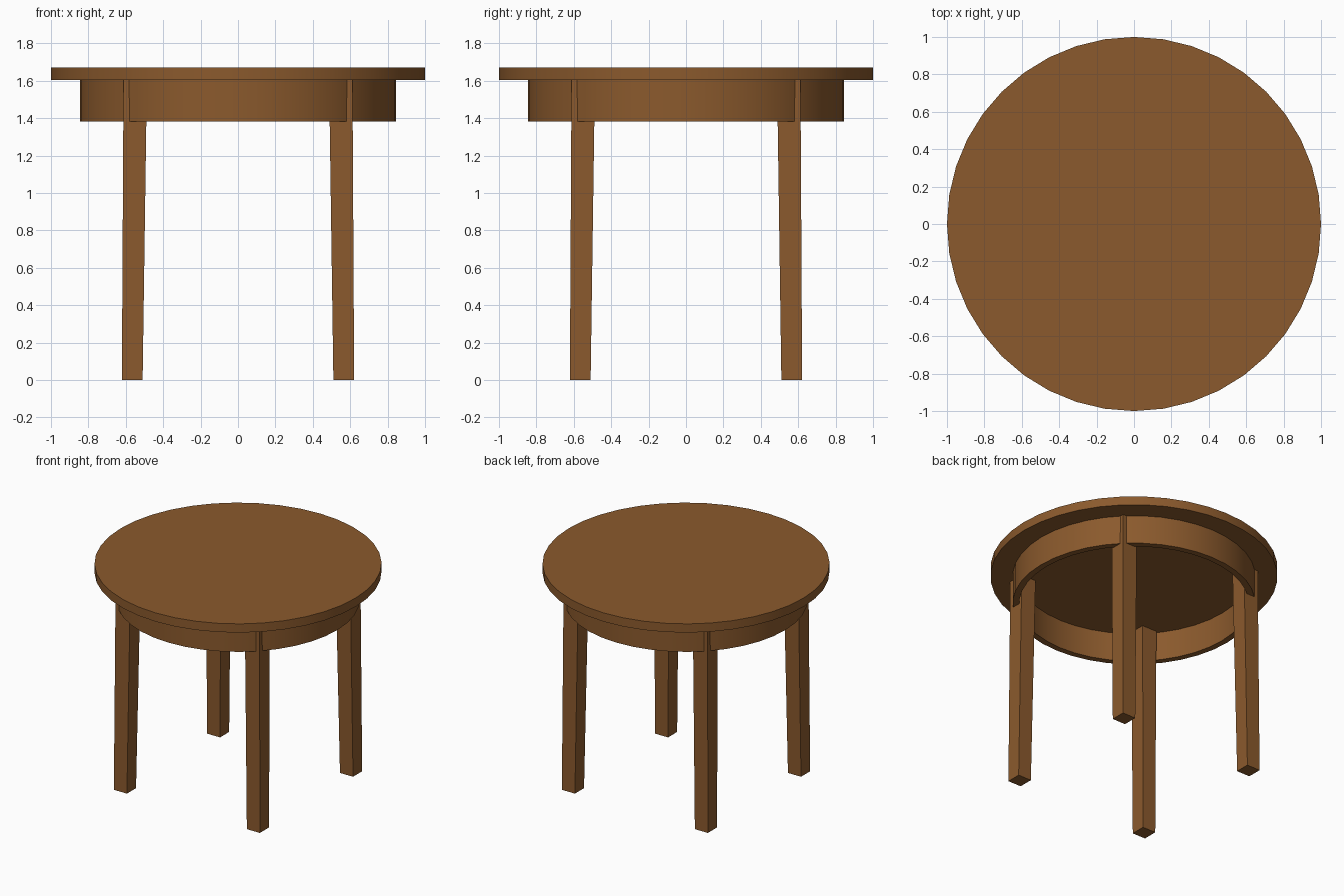
import bpy, bmesh, math

if "Cube" in bpy.data.objects:
    bpy.data.objects.remove(bpy.data.objects["Cube"])

SIDES = 40
wood = bpy.data.materials.new("warm brown wood")
wood.diffuse_color = (0.258, 0.102, 0.026, 1)
wood.use_nodes = True
wood.node_tree.nodes["Principled BSDF"].inputs["Base Color"].default_value = wood.diffuse_color


def make_object(name, bm, smooth=False):
    bmesh.ops.recalc_face_normals(bm, faces=bm.faces)
    mesh = bpy.data.meshes.new(name)
    bm.to_mesh(mesh)
    bm.free()
    obj = bpy.data.objects.new(name, mesh)
    bpy.context.collection.objects.link(obj)
    mesh.materials.append(wood)
    if smooth:
        bpy.ops.object.select_all(action='DESELECT')
        obj.select_set(True)
        bpy.context.view_layer.objects.active = obj
        bpy.ops.object.shade_smooth_by_angle(angle=math.radians(30))
    return obj


def ring_verts(bm, radius, z):
    return [bm.verts.new((radius * math.cos(2 * math.pi * i / SIDES),
                          radius * math.sin(2 * math.pi * i / SIDES), z))
            for i in range(SIDES)]


def bridge(bm, a, b):
    n = len(a)
    for i in range(n):
        j = (i + 1) % n
        bm.faces.new((a[i], a[j], b[j], b[i]))


# Round tabletop
bm = bmesh.new()
low, high = ring_verts(bm, 1.0, 1.603), ring_verts(bm, 1.0, 1.67)
bridge(bm, low, high)
bm.faces.new(low)
bm.faces.new(high)
make_object("tabletop", bm, smooth=True)

# Hollow circular apron under the top
bm = bmesh.new()
loops = [ring_verts(bm, r, z) for r, z in
         ((0.846, 1.383), (0.846, 1.603), (0.80, 1.603), (0.80, 1.383))]
for k in range(4):
    bridge(bm, loops[k], loops[(k + 1) % 4])
make_object("apron", bm, smooth=True)

# Four square legs, tapering and splaying slightly toward the floor
for x_name, sx in (("left", -1), ("right", 1)):
    for y_name, sy in (("front", -1), ("back", 1)):
        bm = bmesh.new()
        ends = []
        for inner, outer, z in ((0.51, 0.621, 0.0), (0.487, 0.612, 1.603)):
            ends.append([bm.verts.new((sx * x, sy * y, z)) for x, y in
                         ((inner, inner), (outer, inner), (outer, outer), (inner, outer))])
        bridge(bm, *ends)
        bm.faces.new(ends[0])
        bm.faces.new(ends[1])
        make_object(f"{y_name}_{x_name}_leg", bm)
